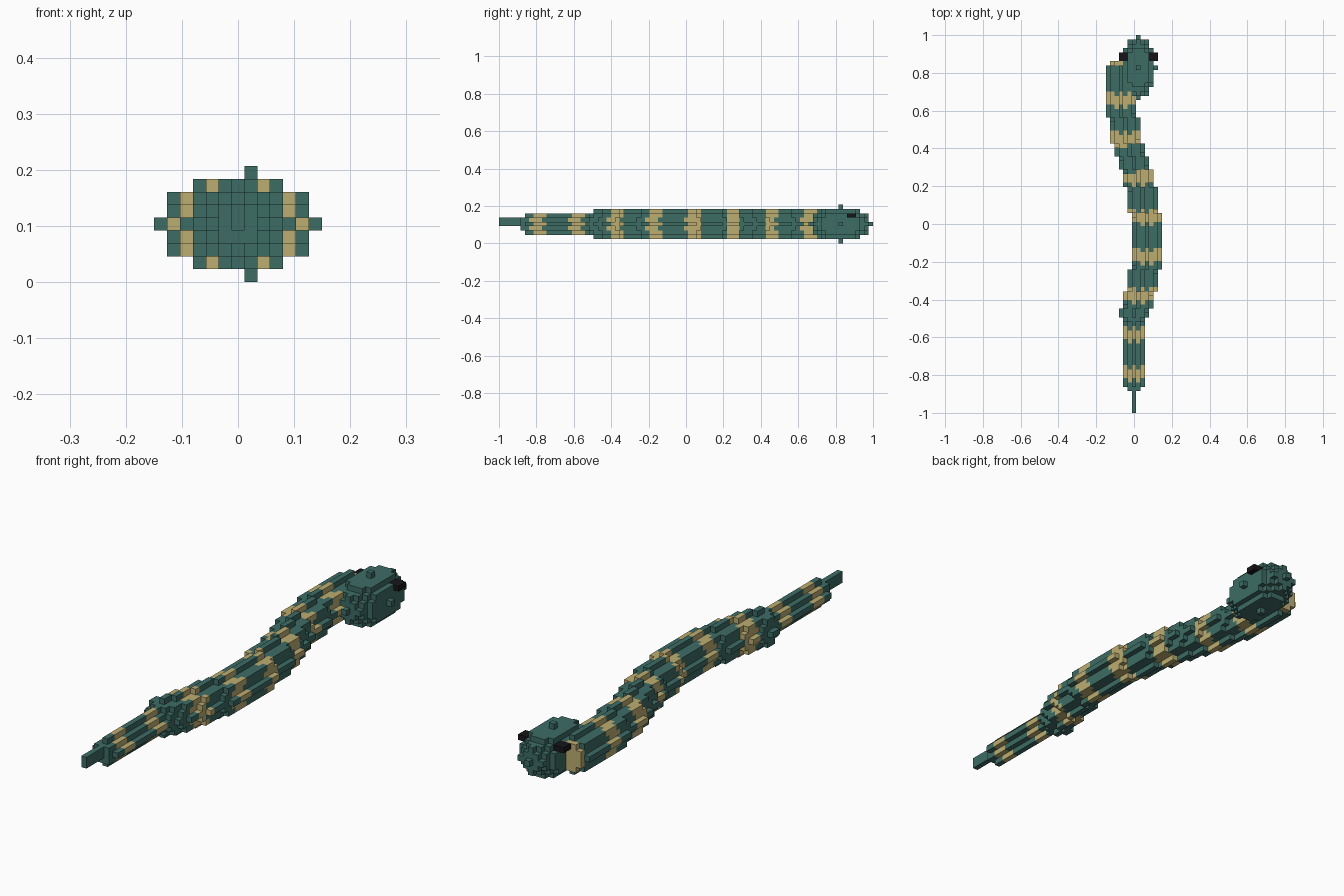
import bpy, bmesh
from mathutils import Vector

cube = bpy.data.objects.get("Cube")
if cube:
    bpy.data.objects.remove(cube, do_unlink=True)

V = 2 / 87                                  # block size
ORIGIN = Vector((-6.5 * V, -1.0, 0.0))      # corner of the 13 x 87 x 9 block grid
ZC = 4                                      # middle layer


def material(name, rgb):
    m = bpy.data.materials.new(name)
    m.use_nodes = True
    col = (*rgb, 1.0)
    m.diffuse_color = col
    bsdf = m.node_tree.nodes["Principled BSDF"]
    bsdf.inputs["Base Color"].default_value = col
    bsdf.inputs["Roughness"].default_value = 0.9
    return m


TEAL, TAN, BLACK = 0, 1, 2
MATS = [material("teal", (0.047, 0.150, 0.130)),
        material("tan", (0.51, 0.42, 0.165)),
        material("black", (0.008, 0.008, 0.010))]


def ellipsoid(cx, cy, cz, rx, ry, rz):
    """Grid blocks inside an ellipsoid."""
    for x in range(-int(rx), int(rx) + 1):
        for y in range(-int(ry), int(ry) + 1):
            for z in range(-int(rz), int(rz) + 1):
                if (x / rx) ** 2 + (y / ry) ** 2 + (z / rz) ** 2 <= 1.0001:
                    yield cx + x, cy + y, cz + z


def box(xs, ys, zs):
    return [(x, y, z) for x in xs for y in ys for z in zs]


def stripe(i):
    return TAN if i % 9 in (8, 0, 1) else TEAL


# Winding body: (first row, sideways centre, radius), ending at row 80
PATH = [(6, 6, 2), (22, 6, 3), (24, 7, 3), (28, 8, 3), (33, 9, 3), (46, 8, 3),
        (52, 7, 3), (56, 6, 3), (59, 5, 3), (62, 4, 3), (68, 3, 3), (80, 3, 3)]
body = {}
for (start, cx, r), (end, _, _) in zip(PATH, PATH[1:]):
    for i in range(start, end):
        for c in ellipsoid(cx, i, ZC, r, 1.5, r):
            body[c] = stripe(max(i, c[1]))

# Head, eyes and tail tip
head = {c: TEAL for c in ellipsoid(7, 79, ZC, 4, 7, 4)}
left_eye = {c: BLACK for c in box((10, 11), (81, 82), (6,))}
right_eye = {c: BLACK for c in box((3, 4), (81, 82), (6,))}
tail_tip = {c: TEAL for c in box((6,), range(0, 6), (4, 5))}

# Where parts overlap, the later one keeps the block
parts = {"body": body, "tail_tip": tail_tip, "head": head,
         "left_eye": left_eye, "right_eye": right_eye}
owner = {}
for name, cells in parts.items():
    for c in cells:
        owner[c] = name

# Corner offsets of each block side, counter-clockwise from outside
SIDES = {}
for axis in range(3):
    u, w = (axis + 1) % 3, (axis + 2) % 3
    for s in (0, 1):
        quad = []
        for a, b in ((0, 0), (1, 0), (1, 1), (0, 1)):
            p = [0, 0, 0]
            p[axis], p[u], p[w] = s, a, b
            quad.append(tuple(p))
        n = [0, 0, 0]
        n[axis] = 2 * s - 1
        SIDES[tuple(n)] = quad if s else quad[::-1]


def add(a, b):
    return tuple(p + q for p, q in zip(a, b))


def build(name, cells):
    """Mesh of the exposed block sides of one part."""
    bm = bmesh.new()
    verts = {}
    for c, mat in cells.items():
        if owner[c] != name:
            continue
        for n, quad in SIDES.items():
            if add(c, n) in owner:
                continue
            ring = []
            for q in quad:
                k = add(c, q)
                if k not in verts:
                    verts[k] = bm.verts.new(ORIGIN + Vector(k) * V)
                ring.append(verts[k])
            bm.faces.new(ring).material_index = mat
    me = bpy.data.meshes.new(name)
    bm.to_mesh(me)
    bm.free()
    for m in MATS:
        me.materials.append(m)
    bpy.context.collection.objects.link(bpy.data.objects.new(name, me))


for name, cells in parts.items():
    build(name, cells)
